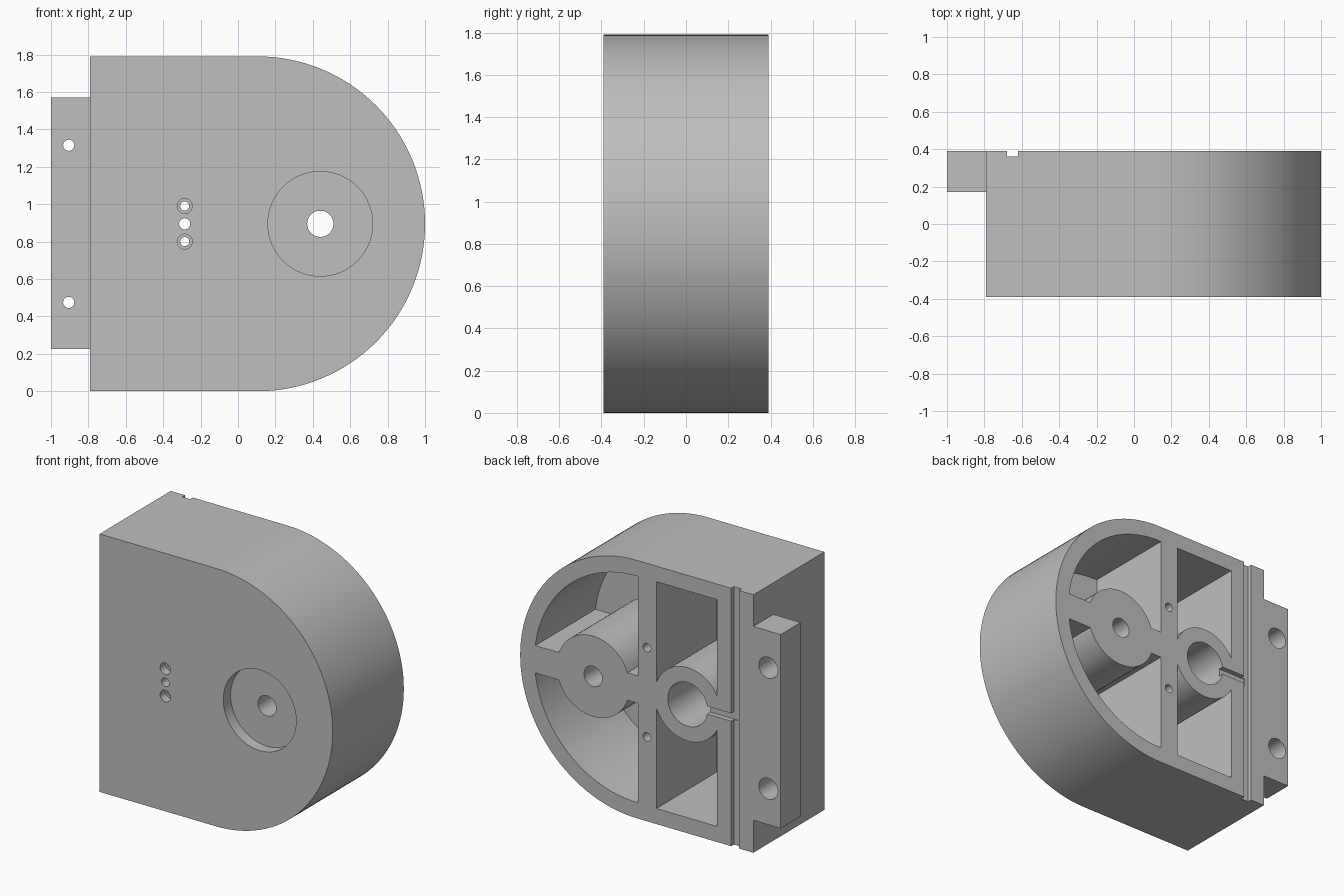
import bpy, bmesh
from math import sin, cos, pi

cube = bpy.data.objects.get("Cube")
if cube:
    bpy.data.objects.remove(cube, do_unlink=True)

MID = 0.895            # mid height, also outer radius of the round end
BACK, FRONT = 0.39, -0.39
FLOOR = -0.27          # inner side of the front plate
ARC_X = 1.0 - MID


def prism(name, outline, y0, y1):
    """Extrude an x-z outline from y0 to y1."""
    bm = bmesh.new()
    face = bm.faces.new([bm.verts.new((x, y0, z)) for x, z in outline])
    moved = bmesh.ops.extrude_face_region(bm, geom=[face])["geom"]
    for v in moved:
        if isinstance(v, bmesh.types.BMVert):
            v.co.y = y1
    bmesh.ops.recalc_face_normals(bm, faces=bm.faces)
    mesh = bpy.data.meshes.new(name)
    bm.to_mesh(mesh)
    bm.free()
    obj = bpy.data.objects.new(name, mesh)
    bpy.context.collection.objects.link(obj)
    return obj


def rect(x0, x1, z0, z1):
    return [(x0, z0), (x1, z0), (x1, z1), (x0, z1)]


def circle(x, z, r, n=48):
    return [(x + r * cos(2 * pi * i / n), z + r * sin(2 * pi * i / n)) for i in range(n)]


def half_round(x, r, n=64):
    return [(x + r * sin(pi * i / n), MID - r * cos(pi * i / n)) for i in range(n + 1)]


def cut(target, outline, y0, y1):
    """Subtract a prism, or a ready-made cutter object."""
    cutter = outline if y0 is None else prism("cutter", outline, y0, y1)
    mod = target.modifiers.new("cut", "BOOLEAN")
    mod.operation, mod.solver, mod.object = "DIFFERENCE", "EXACT", cutter
    bpy.context.view_layer.objects.active = target
    bpy.ops.object.modifier_apply(modifier=mod.name)
    bpy.data.objects.remove(cutter, do_unlink=True)


# Outer block with the mounting flange on its flat side
SIDE, FL0, FL1 = -0.79, 0.225, 1.57
outline = half_round(ARC_X, MID) + [(SIDE, 2 * MID), (SIDE, FL1), (-1, FL1),
                                    (-1, FL0), (SIDE, FL0), (SIDE, 0)]
housing = prism("housing", outline, FRONT, BACK)
cut(housing, rect(-1.2, SIDE, -0.1, 1.9), -0.6, 0.17)

# Hubs: shaft boss on the round side, clamp boss on the flat side
SHAFT_X, CLAMP_X = 0.44, -0.285
RIB = 0.095

# Round pocket, leaving the shaft boss and its rib standing
pocket = prism("round_pocket", half_round(ARC_X, 0.785) + [(0.094, 1.68), (0.094, 0.11)],
               FLOOR, 0.6)
cut(pocket, circle(SHAFT_X, MID, 0.28, 64), -0.5, 0.8)
cut(pocket, rect(-0.1, 1.2, MID - RIB, MID + RIB), -0.5, 0.8)
cut(housing, pocket, None, None)

# Square pocket, leaving the clamp boss standing
pocket = prism("square_pocket", rect(-0.51, -0.046, 0.108, 1.682), FLOOR, 0.6)
cut(pocket, circle(CLAMP_X, MID, 0.255, 64), -0.5, 0.8)
cut(housing, pocket, None, None)

# Shaft hole and round front recess
cut(housing, circle(SHAFT_X, MID, 0.28, 64), -0.6, FRONT + 0.08)
cut(housing, circle(SHAFT_X, MID, 0.07), -0.6, 0.6)

# Clamp bore with three small front holes, the outer two counterbored
cut(housing, circle(CLAMP_X, MID, 0.152), FLOOR, 0.6)
cut(housing, circle(CLAMP_X, MID, 0.03, 24), -0.6, 0)
for side in (-1, 1):
    z = MID + side * 0.095
    cut(housing, circle(CLAMP_X, z, 0.04, 24), -0.6, FRONT + 0.06)
    cut(housing, circle(CLAMP_X, z, 0.024, 24), -0.6, 0)
    # Blind screw holes in the central web
    cut(housing, circle(0.027, MID + side * 0.31, 0.03, 24), 0.1, 0.6)
    # Counterbored flange holes
    z = MID + side * 0.42
    cut(housing, circle(-0.905, z, 0.073, 32), 0.23, 0.6)
    cut(housing, circle(-0.905, z, 0.03, 24), 0, 0.6)

# Cable groove along the back and its branch into the clamp bore
cut(housing, rect(-0.68, -0.62, -0.1, 1.9), 0.36, 0.6)
cut(housing, rect(-0.65, CLAMP_X, MID - 0.027, MID + 0.027), 0.355, 0.6)

# Material and shading
grey = bpy.data.materials.new("plain grey")
grey.use_nodes = True
colour = (0.52, 0.52, 0.52, 1)
grey.diffuse_color = colour
grey.node_tree.nodes["Principled BSDF"].inputs["Base Color"].default_value = colour
housing.data.materials.clear()
housing.data.materials.append(grey)
for poly in housing.data.polygons:
    poly.material_index = 0

bpy.ops.object.select_all(action="DESELECT")
housing.select_set(True)
bpy.context.view_layer.objects.active = housing
bpy.ops.object.shade_smooth_by_angle(angle=pi / 6)
